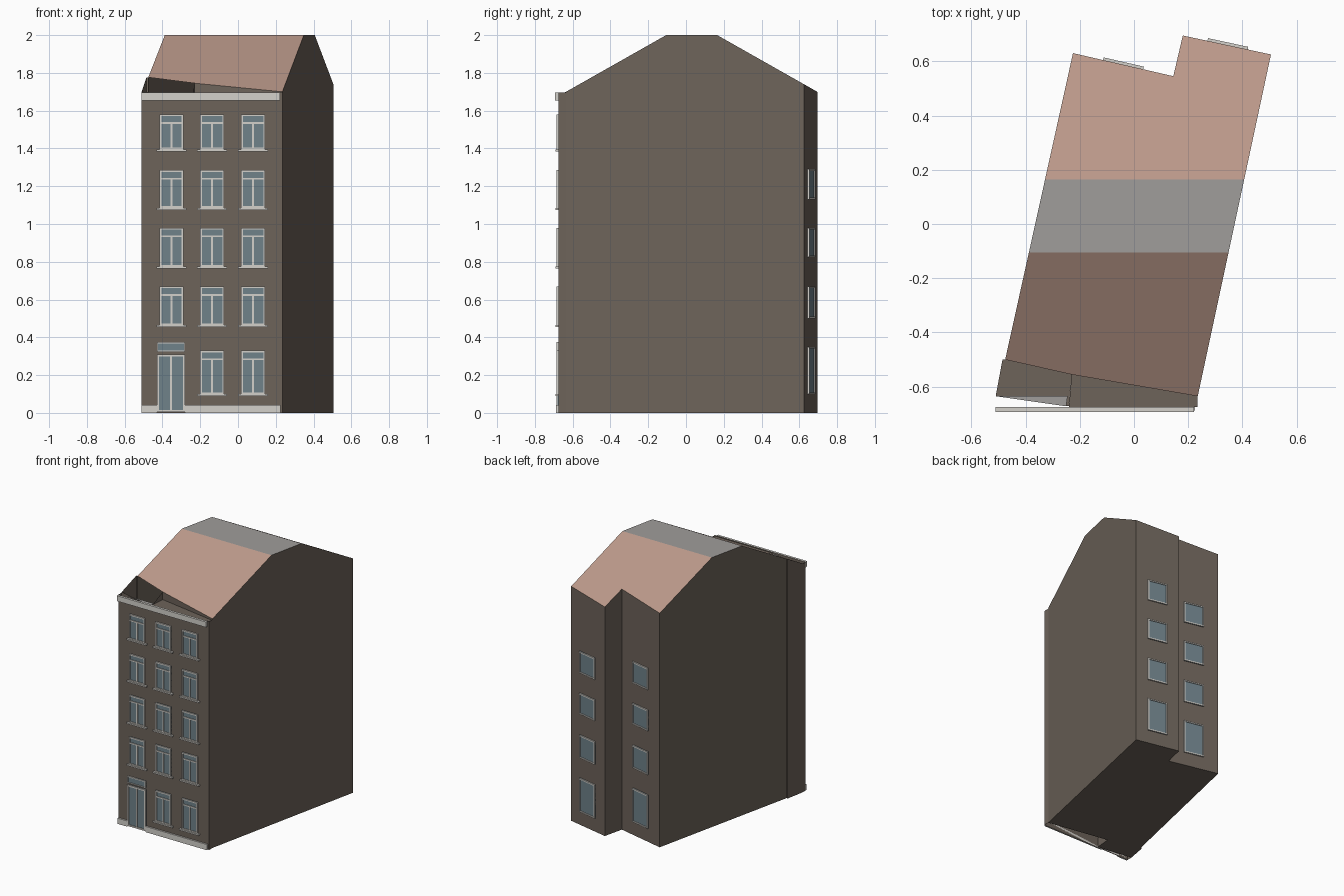
import bpy, bmesh, math
from mathutils import Matrix, Vector

if "Cube" in bpy.data.objects:
    bpy.data.objects.remove(bpy.data.objects["Cube"])


def material(name, rgb):
    m = bpy.data.materials.new(name)
    lin = [((c / 255 + 0.055) / 1.055) ** 2.4 for c in rgb]
    m.diffuse_color = (*lin, 1)
    m.use_nodes = True
    m.node_tree.nodes["Principled BSDF"].inputs["Base Color"].default_value = m.diffuse_color
    return m


WALL = material("brown wall", (109, 99, 90))
TILE = material("clay roof", (186, 152, 137))
FLAT = material("grey flat roof", (160, 157, 155))
TRIM = material("pale trim", (212, 209, 203))
GLASS = material("blue grey glass", (112, 130, 138))


def sheet(name, faces, mat):
    """Mesh from a list of polygons, shared corners merged."""
    bm = bmesh.new()
    for f in faces:
        bm.faces.new([bm.verts.new(p) for p in f])
    bmesh.ops.remove_doubles(bm, verts=bm.verts, dist=1e-5)
    finish(name, bm, mat)


def finish(name, bm, mat):
    me = bpy.data.meshes.new(name)
    bm.to_mesh(me)
    bm.free()
    me.materials.append(mat)
    bpy.context.collection.objects.link(bpy.data.objects.new(name, me))


def box(bm, x0, x1, z0, z1, depth, frame):
    """Box on a wall: frame has x along the wall, -y outward, z up."""
    size = Matrix.Diagonal((x1 - x0, depth, z1 - z0, 1))
    loc = Matrix.Translation(((x0 + x1) / 2, -depth / 2, (z0 + z1) / 2))
    bmesh.ops.create_cube(bm, size=1, matrix=frame @ loc @ size)


# Roof profile along y
Y1, Y2, PITCH = -0.105, 0.165, 0.566


def height(y):
    return 2 - PITCH * max(0, Y1 - y, y - Y2)


def left(y):
    return -0.475 + (y + 0.5) * 0.25 / 1.13


def right(y):
    return 0.235 + (y + 0.635) * 0.27 / 1.26


def up(pts):
    return [(x, y, height(y)) for x, y in pts]


# Footprint, counter-clockwise, with the roof breaks inserted
front_right, eave_mid, eave_left = (0.235, -0.635), (-0.23, -0.555), (-0.475, -0.5)
back = [(0.505, 0.625), (0.18, 0.695), (0.145, 0.545), (-0.225, 0.63)]
r1, r2 = (right(Y1), Y1), (right(Y2), Y2)
l1, l2 = (left(Y1), Y1), (left(Y2), Y2)
foot = [front_right, r1, r2, *back, l2, l1, eave_left,
        (-0.485, -0.5), (-0.51, -0.635), (-0.24, -0.672), eave_mid]

# Body walls and floor
walls = []
for a, b in zip(foot, foot[1:] + foot[:1]):
    walls.append([(*a, 0), (*b, 0), (*b, height(b[1])), (*a, height(a[1]))])
walls.append([(x, y, 0) for x, y in reversed(foot)])
sheet("body_walls", walls, WALL)

# Roof: two tiled slopes and a flat top
sheet("roof_slopes", [up([eave_left, eave_mid, front_right, r1, l1]),
                      up([l2, r2, *back])], TILE)
sheet("roof_flat", [up([l1, r1, r2, l2])], FLAT)

# Facade sheet with its side returns and gutter behind the cornice
FX0, FX1, FY, FZ = -0.51, 0.235, -0.675, 1.695


def upright(a, b):
    return [(*a, 0), (*b, 0), (*b, FZ), (*a, FZ)]


sheet("facade", [upright((FX0, FY), (FX1, FY)),
                 upright((FX1, FY), front_right),
                 upright((FX0, -0.635), (FX0, FY))], WALL)
sheet("gutter", [[(-0.24, FY, 1.688), (FX1, FY, 1.688),
                  (*front_right, 1.688), (*eave_mid, 1.688)]], WALL)
sheet("gutter_corner", [[(FX0, -0.635, 1.685), (-0.25, -0.672, 1.685),
                         (-0.245, -0.635, 1.685)]], FLAT)

front = Matrix.Translation((0, FY, 0))
trim, glass = bmesh.new(), bmesh.new()

# Cornice and plinth, the plinth broken by the door
bm = bmesh.new()
box(bm, FX0, 0.222, 1.655, FZ, 0.018, front)
finish("cornice", bm, TRIM)
bm = bmesh.new()
box(bm, FX0, -0.43, 0, 0.042, 0.012, front)
box(bm, -0.28, 0.225, 0, 0.042, 0.012, front)
finish("plinth", bm, TRIM)


def window(x0, x1, z0, z1, frame, bar=0.009, transom=None, mullion=False):
    """Glass plate with a surrounding frame and optional glazing bars."""
    box(glass, x0, x1, z0, z1, 0.004, frame)
    for a, b in ((x0, x0 + bar), (x1 - bar, x1)):
        box(trim, a, b, z0, z1, 0.01, frame)
    for a, b in ((z0, z0 + bar), (z1 - bar, z1)):
        box(trim, x0 + bar, x1 - bar, a, b, 0.01, frame)
    top = z1 - bar
    if transom:
        top = transom
        box(trim, x0 + bar, x1 - bar, top, top + bar, 0.009, frame)
    if mullion:
        m = (x0 + x1) / 2
        box(trim, m - 0.005, m + 0.005, z0 + bar, top, 0.009, frame)


# Front windows with sills
rows = [(0.1, 0.33), (0.465, 0.67), (0.775, 0.98), (1.085, 1.285), (1.395, 1.58)]
for i, (z0, z1) in enumerate(rows):
    for j, cx in enumerate((-0.352, -0.137, 0.08)):
        if i == 0 and j == 0:
            continue
        window(cx - 0.063, cx + 0.063, z0, z1, front, transom=z1 - 0.05, mullion=True)
        box(trim, cx - 0.08, cx + 0.08, z0 - 0.01, z0, 0.016, front)

# Door with the light above it
window(-0.43, -0.28, 0.005, 0.31, front, bar=0.011, mullion=True)
window(-0.43, -0.28, 0.322, 0.375, front, bar=0.007)

# Rear windows, turned to follow the slanted back walls
for (ax, ay), (bx, by), cx in ((back[0], back[1], 0.345), (back[2], back[3], -0.04)):
    d = Vector((bx - ax, by - ay, 0)).normalized()
    cy = ay + (cx - ax) * (by - ay) / (bx - ax)
    frame = Matrix.Translation((cx, cy, 0)) @ Matrix.Rotation(math.atan2(d.y, d.x), 4, 'Z')
    for z0, z1 in ((0.1, 0.35), (0.5, 0.67), (0.825, 0.98), (1.13, 1.29)):
        window(-0.076, 0.076, z0, z1, frame)

finish("window_frames", trim, TRIM)
finish("window_glass", glass, GLASS)
